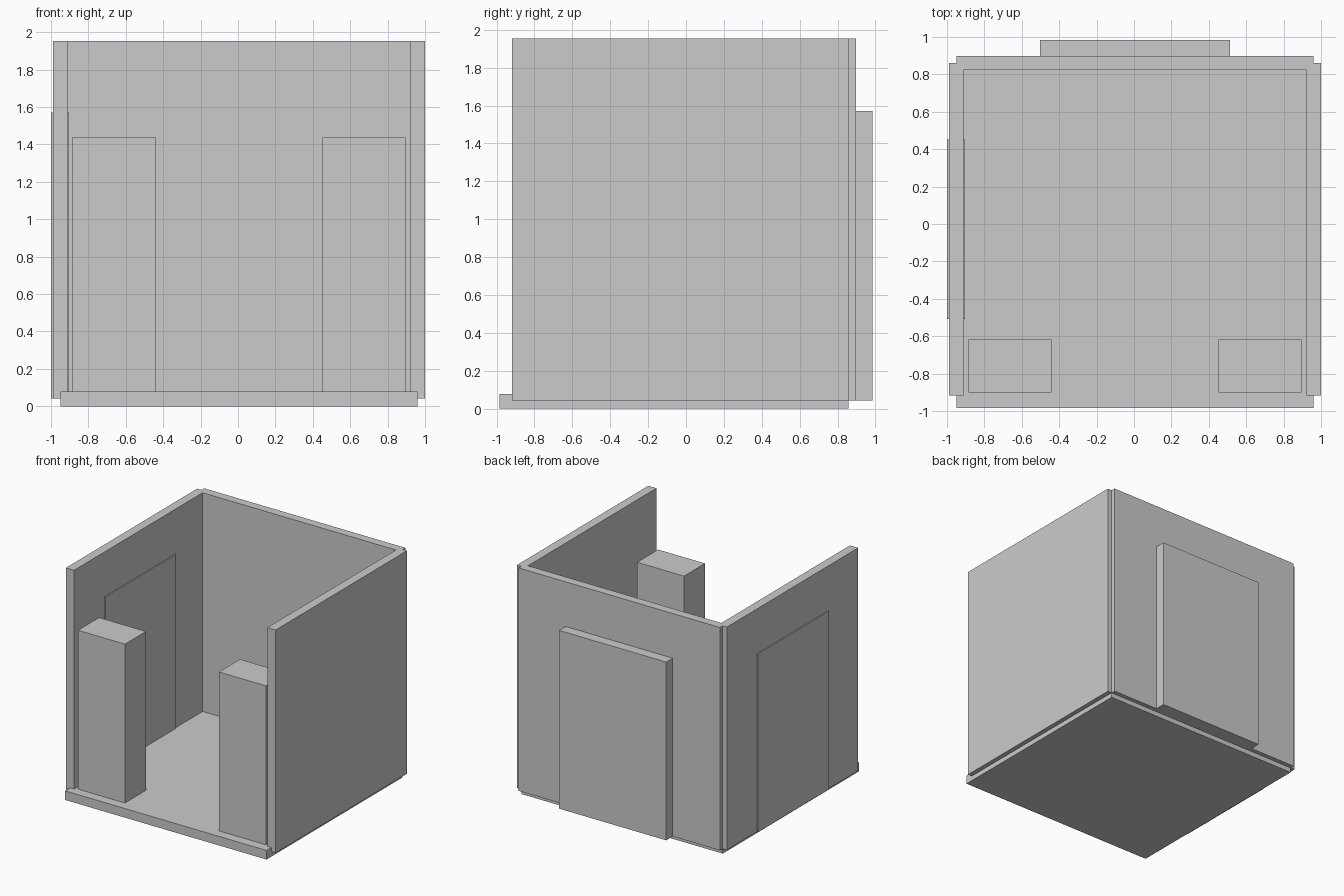
import bpy

if "Cube" in bpy.data.objects:
    bpy.data.objects.remove(bpy.data.objects["Cube"])


def box(name, x, y, z):
    """Axis-aligned box from (min, max) ranges."""
    bpy.ops.mesh.primitive_cube_add(
        size=1, location=[(a + b) / 2 for a, b in (x, y, z)])
    ob = bpy.context.object
    ob.name = name
    ob.scale = [b - a for a, b in (x, y, z)]
    bpy.ops.object.transform_apply(location=False, rotation=False, scale=True)
    return ob


CX = 0.005             # symmetry plane of the room
WALL_Z = (0.042, 1.953)
DOOR_Z = (0.042, 1.57)

# Floor slab and back wall
box("floor", (CX - 0.955, CX + 0.955), (-0.985, 0.859), (0, 0.078))
box("back_wall", (CX - 0.955, CX + 0.955), (0.823, 0.897), WALL_Z)

# Side walls and front pillars, one per side
for side, s in (("left", -1), ("right", 1)):
    def span(a, b):
        return tuple(sorted((CX + s * a, CX + s * b)))
    box(side + "_wall", span(0.917, 0.995), (-0.918, 0.86), WALL_Z)
    box(side + "_front_pillar", span(0.446, 0.891), (-0.902, -0.617), (0.078, 1.44))

# Door panels: through the left wall, and against the back wall
box("left_door", (-1.0, -0.903), (-0.508, 0.452), DOOR_Z)
box("back_door", (-0.502, 0.513), (0.89, 0.985), DOOR_Z)
